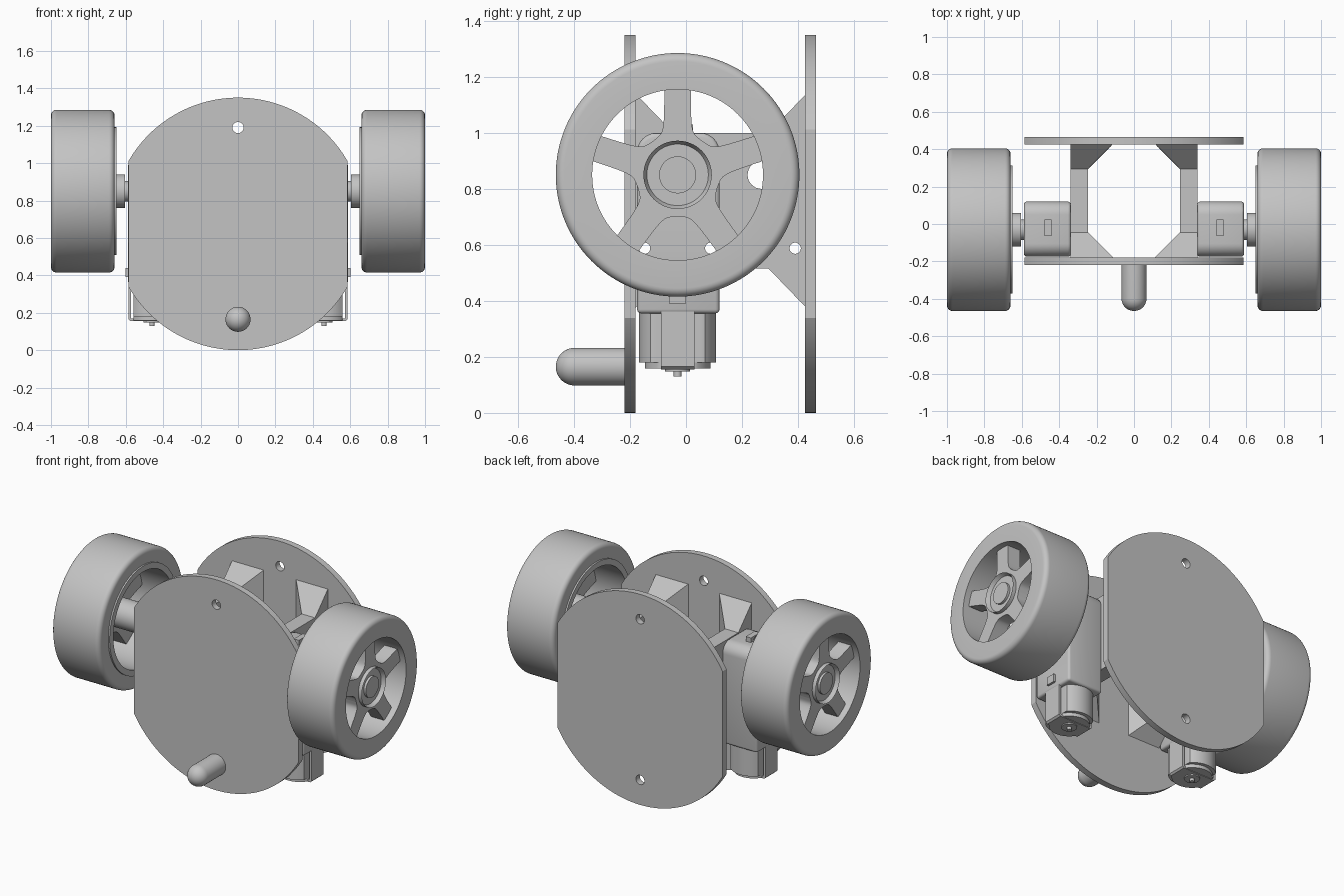
import bpy, bmesh, math
from mathutils import Matrix, Vector

if "Cube" in bpy.data.objects:
    bpy.data.objects.remove(bpy.data.objects["Cube"])

grey = bpy.data.materials.new("plain_grey")
grey.use_nodes = True
colour = (0.55, 0.55, 0.55, 1)
grey.diffuse_color = colour
grey.node_tree.nodes["Principled BSDF"].inputs["Base Color"].default_value = colour

parts = []
WY, WZ = -0.03, 0.85          # wheel axis
MX = 0.46                     # motor centre line


def finish(name, bm, keep=True):
    bmesh.ops.remove_doubles(bm, verts=bm.verts, dist=1e-5)
    bmesh.ops.recalc_face_normals(bm, faces=bm.faces)
    mesh = bpy.data.meshes.new(name)
    bm.to_mesh(mesh)
    bm.free()
    mesh.materials.append(grey)
    obj = bpy.data.objects.new(name, mesh)
    bpy.context.collection.objects.link(obj)
    if keep:
        parts.append(obj)
    return obj


def prism(name, pts, axis, lo, hi, keep=True):
    """Extrude an outline along an axis; outline uses the other two axes in order."""
    def place(p, h):
        v = list(p)
        v.insert("xyz".index(axis), h)
        return v
    bm = bmesh.new()
    face = bm.faces.new([bm.verts.new(place(p, lo)) for p in pts])
    new = bmesh.ops.extrude_face_region(bm, geom=[face])["geom"]
    move = Vector(place((0, 0), hi - lo))
    bmesh.ops.translate(bm, vec=move, verts=[g for g in new if isinstance(g, bmesh.types.BMVert)])
    return finish(name, bm, keep)


def box(name, x, y, z):
    return prism(name, [(x[0], y[0]), (x[1], y[0]), (x[1], y[1]), (x[0], y[1])], "z", *z)


def lathe(name, profile, centre, axis="x", closed=False, steps=96):
    """Spin (distance along axis, radius) points round the axis."""
    bm = bmesh.new()
    d = Vector((1, 0, 0)) if axis == "x" else Vector((0, 1, 0))
    verts = [bm.verts.new(d * a + Vector((0, 0, r)) + Vector(centre)) for a, r in profile]
    ring = verts + verts[:1] if closed else verts
    edges = [bm.edges.new(pair) for pair in zip(ring, ring[1:])]
    bmesh.ops.spin(bm, geom=verts + edges, cent=centre, axis=d,
                   angle=math.tau, steps=steps, use_merge=True)
    return finish(name, bm)


def circle(u, v, r, n=48):
    return [(u + r * math.cos(math.tau * i / n), v + r * math.sin(math.tau * i / n))
            for i in range(n)]


def clipped(r, half):
    """Round outline with two flats, centred on the motor."""
    return [(MX + max(-half, min(half, u)), WY + v) for u, v in circle(0, 0, r, 64)]


def apply_modifiers(obj):
    graph = bpy.context.evaluated_depsgraph_get()
    mesh = bpy.data.meshes.new_from_object(obj.evaluated_get(graph))
    obj.modifiers.clear()
    obj.data = mesh


def drill(obj, axis, holes, lo, hi):
    """Cut round holes (u, v, radius) through a part."""
    for u, v, r in holes:
        cutter = prism("hole_cutter", circle(u, v, r, 32), axis, lo, hi, keep=False)
        cutter.hide_render = True
        mod = obj.modifiers.new("hole", "BOOLEAN")
        mod.operation, mod.solver, mod.object = "DIFFERENCE", "EXACT", cutter
        apply_modifiers(obj)
        bpy.data.objects.remove(cutter)


def mirror(*objs):
    for obj in objs:
        obj.modifiers.new("mirror", "MIRROR").use_axis = (True, False, False)


# Round body plates with straight sides
R, HALF = 0.675, 0.585
outline = [(max(-HALF, min(HALF, u)), v) for u, v in circle(0, R, R, 160)
           if abs(u) <= HALF]
corner = math.sqrt(R * R - HALF * HALF)
outline += [(sx * HALF, R + sz * corner) for sx in (-1, 1) for sz in (-1, 1)]
outline.sort(key=lambda p: math.atan2(p[1] - R, p[0]))
front_plate = prism("front_plate", outline, "y", -0.22, -0.18)
back_plate = prism("back_plate", outline, "y", 0.425, 0.465)
drill(front_plate, "y", [(0, 1.19, 0.03)], -0.3, -0.1)
drill(back_plate, "y", [(0, 1.19, 0.03), (0, 0.16, 0.03)], 0.35, 0.55)

# Round-nosed skid on the front plate
nose = [(-0.398 - 0.067 * math.cos(t), 0.067 * math.sin(t))
        for t in [math.pi / 2 * i / 10 for i in range(11)]]
lathe("skid_peg", nose + [(-0.19, 0.067), (-0.19, 0)], (0, 0, 0.165), "y", steps=48)

# Side brackets with flared feet
bm = bmesh.new()
rings = []
for y, inner, flare in ((-0.18, 0.11, 0.14), (-0.045, 0.245, 0),
                        (0.295, 0.245, 0), (0.43, 0.11, 0.14)):
    low, high = 0.515 - flare, 1.0 + flare
    rings.append([bm.verts.new((x, y, z)) for x, z in
                  ((inner, low), (0.34, low), (0.34, high), (inner, high))])
for a, b in zip(rings, rings[1:]):
    for i in range(4):
        j = (i + 1) % 4
        bm.faces.new((a[i], a[j], b[j], b[i]))
bm.faces.new(rings[0])
bm.faces.new(rings[-1])
bracket = finish("side_brackets", bm)
pins = [(-0.148, 0.588, 0.02), (0.088, 0.588, 0.02)]
drill(bracket, "x", pins + [(0.39, 0.588, 0.02), (0.27, 0.85, 0.05)], 0.05, 0.5)

# Gearboxes with rounded tops
arc = [math.pi / 2 * i / 8 for i in range(9)]
top = [(0.05 + 0.07 * math.cos(t), 0.93 + 0.07 * math.sin(t)) for t in arc]
top += [(-0.105 - 0.07 * math.sin(t), 0.93 + 0.07 * math.cos(t)) for t in arc]
gearbox = prism("gearboxes", [(-0.175, 0.355), (0.12, 0.355)] + top, "x", 0.338, 0.588)
bevel = gearbox.modifiers.new("soft_edges", "BEVEL")
bevel.width, bevel.segments = 0.015, 3
apply_modifiers(gearbox)
drill(gearbox, "x", pins, 0.2, 0.7)

# Motors, end caps, tips, straps and tabs
motor = prism("motors", clipped(0.138, 0.1), "z", 0.18, 0.37)
cap = prism("motor_caps", clipped(0.117, 0.1), "z", 0.158, 0.185)
boss = prism("motor_bosses", circle(MX, WY, 0.045), "z", 0.148, 0.16)
tip = prism("motor_tips", circle(MX, WY, 0.014, 24), "z", 0.13, 0.15)
strap = prism("motor_straps", [(0.34, 0.37), (0.34, 0.165), (0.35, 0.155), (0.575, 0.155),
                               (0.586, 0.165), (0.586, 0.37), (0.572, 0.37), (0.572, 0.17),
                               (0.354, 0.17), (0.354, 0.37)], "y", -0.09, 0.03)
nub = box("strap_nubs", (0.58, 0.602), (-0.06, 0), (0.39, 0.44))
tab = box("gearbox_tabs", (0.442, 0.478), (-0.065, 0.025), (0.98, 1.03))
drill(tab, "x", [(-0.02, 1.005, 0.015)], 0.4, 0.5)

# Tyre with rounded shoulders and an inner rim flange
shoulder = [math.pi / 2 * i / 6 for i in range(7)]
tyre = [(0.97 + 0.03 * math.cos(t), 0.405 + 0.03 * math.sin(t)) for t in shoulder]
tyre += [(0.69 - 0.03 * math.sin(t), 0.405 + 0.03 * math.cos(t)) for t in shoulder]
tyre += [(0.66, 0.342), (0.65, 0.342), (0.65, 0.305), (1.0, 0.305)]
axle = (0, WY, WZ)
tyres = lathe("tyres", tyre, axle, closed=True, steps=128)

# Five flared spokes drawn as one star outline
star = []
for i in range(360):
    a = abs((i + 18) % 72 - 36)          # zero midway between spokes
    gap = math.sin(math.radians(max(36 - a, 0.5)))
    r = min(0.312, (0.148 ** 5 + (0.047 / gap) ** 5) ** 0.2)
    t = math.radians(i + 36)
    star.append((WY + r * math.cos(t), WZ + r * math.sin(t)))
spokes = prism("wheel_spokes", star, "x", 0.87, 0.96)

# Hub with a dished face, and the axle stub
hub = lathe("wheel_hubs", [(0.605, 0), (0.605, 0.09), (0.88, 0.09), (0.88, 0.122),
                           (0.985, 0.122), (0.94, 0.1), (0.94, 0.066),
                           (0.975, 0.066), (0.975, 0)], axle, steps=64)
stub = lathe("axle_stubs", [(0.57, 0), (0.57, 0.055), (0.62, 0.055), (0.62, 0)], axle, steps=40)

mirror(bracket, gearbox, motor, cap, boss, tip, strap, nub, tab, tyres, spokes, hub, stub)

# Smooth round surfaces, keep hard edges
bpy.ops.object.select_all(action="DESELECT")
for obj in parts:
    obj.select_set(True)
bpy.context.view_layer.objects.active = parts[0]
bpy.ops.object.shade_smooth_by_angle(angle=math.radians(30))
